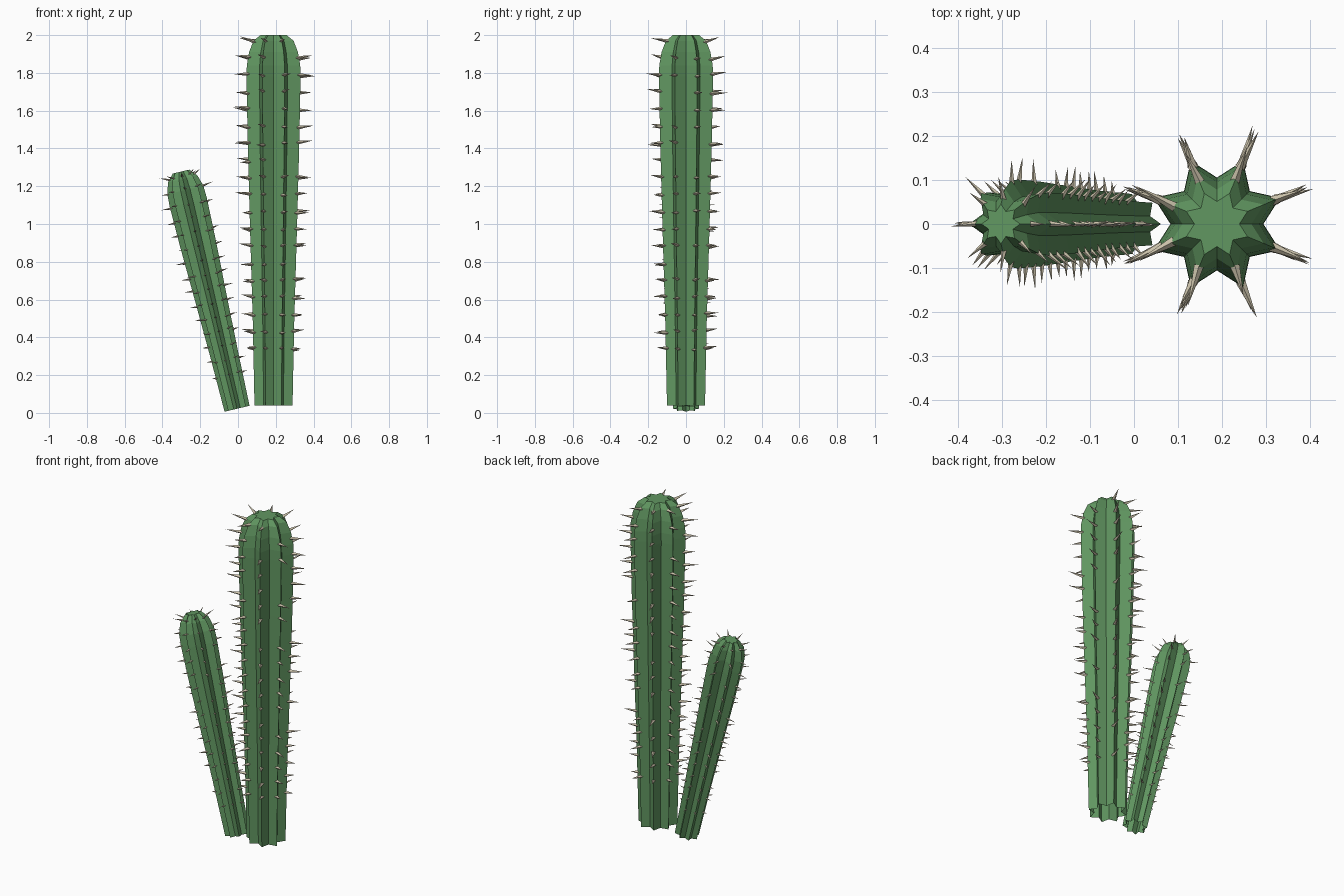
import bpy, bmesh, math, random
from mathutils import Vector, Matrix

if "Cube" in bpy.data.objects:
    bpy.data.objects.remove(bpy.data.objects["Cube"])

random.seed(4)
RIBS = 8


def material(name, colour):
    m = bpy.data.materials.new(name)
    m.diffuse_color = colour
    m.use_nodes = True
    m.node_tree.nodes["Principled BSDF"].inputs["Base Color"].default_value = m.diffuse_color
    return m


green = material("green_skin", (0.12, 0.31, 0.12, 1))
tan = material("pale_spine", (0.62, 0.56, 0.42, 1))


def finish(bm, name, mat, matrix):
    me = bpy.data.meshes.new(name)
    bmesh.ops.recalc_face_normals(bm, faces=bm.faces)
    bm.to_mesh(me)
    bm.free()
    me.materials.append(mat)
    ob = bpy.data.objects.new(name, me)
    bpy.context.collection.objects.link(ob)
    ob.matrix_world = matrix


def radius_at(profile, z):
    for (z0, r0), (z1, r1) in zip(profile, profile[1:]):
        if z <= z1:
            return r0 + (r1 - r0) * (z - z0) / (z1 - z0), (r1 - r0) / (z1 - z0)
    return profile[-1][1], 0


# Ribbed stem: star section swept up a profile, open below, flat star cap on top
def stem(name, profile, phase, valley, matrix):
    bm = bmesh.new()
    rings = []
    n = RIBS * 2
    for z, r in profile:
        ring = []
        for i in range(n):
            a = phase + math.pi * i / RIBS
            k = r * (valley if i % 2 else 1)
            ring.append(bm.verts.new((k * math.cos(a), k * math.sin(a), z)))
        rings.append(ring)
    for lo, hi in zip(rings, rings[1:]):
        for i in range(n):
            j = (i + 1) % n
            bm.faces.new((lo[i], lo[j], hi[j], hi[i]))
    bm.faces.new(rings[-1])
    finish(bm, name, green, matrix)


# Spines: thin four-sided cones in a row along every rib
def spines(name, profile, phase, start, stop, step, length, width, matrix):
    bm = bmesh.new()
    count = int((stop - start) / step) + 1
    for rib in range(RIBS):
        for k in range(count):
            if random.random() < 0.1:
                continue
            z = min(start + k * step + random.uniform(-0.008, 0.008), stop)
            r, slope = radius_at(profile, z)
            a = phase + 2 * math.pi * rib / RIBS
            b = a + random.uniform(-0.15, 0.15)
            lift = min(0.6, max(0, -slope) * 0.5) + random.uniform(-0.05, 0.15)
            d = Vector((math.cos(b), math.sin(b), lift)).normalized()
            size = length * random.uniform(0.75, 1.2) * (0.7 + 0.3 * z / stop)
            base = Vector((math.cos(a) * r, math.sin(a) * r, z)) - d * 0.012
            place = (Matrix.Translation(base + d * size / 2)
                     @ d.to_track_quat('Z', 'Y').to_matrix().to_4x4())
            bmesh.ops.create_cone(bm, segments=4, cap_ends=True, radius1=width,
                                  radius2=0, depth=size, matrix=place)
    finish(bm, name, tan, matrix)


# Tall upright cactus
tall = [(0, 0.109), (0.45, 0.119), (0.95, 0.135), (1.4, 0.148), (1.74, 0.155),
        (1.80, 0.153), (1.87, 0.140), (1.93, 0.115), (1.96, 0.075)]
at = Matrix.Translation((0.188, 0, 0.04))
half = math.pi / RIBS
stem("tall_stem", tall, half, 0.68, at)
spines("tall_spines", tall, half, 0.30, 1.93, 0.0905, 0.085, 0.011, at)

# Short leaning cactus
short = [(0, 0.068), (0.3, 0.075), (0.6, 0.085), (0.9, 0.096), (1.12, 0.101),
         (1.19, 0.098), (1.25, 0.080), (1.29, 0.045)]
at = Matrix.Translation((-0.005, 0, 0.022)) @ Matrix.Rotation(-math.radians(13.3), 4, 'Y')
stem("short_stem", short, 0, 0.68, at)
spines("short_spines", short, 0, 0.19, 1.27, 0.077, 0.06, 0.007, at)
